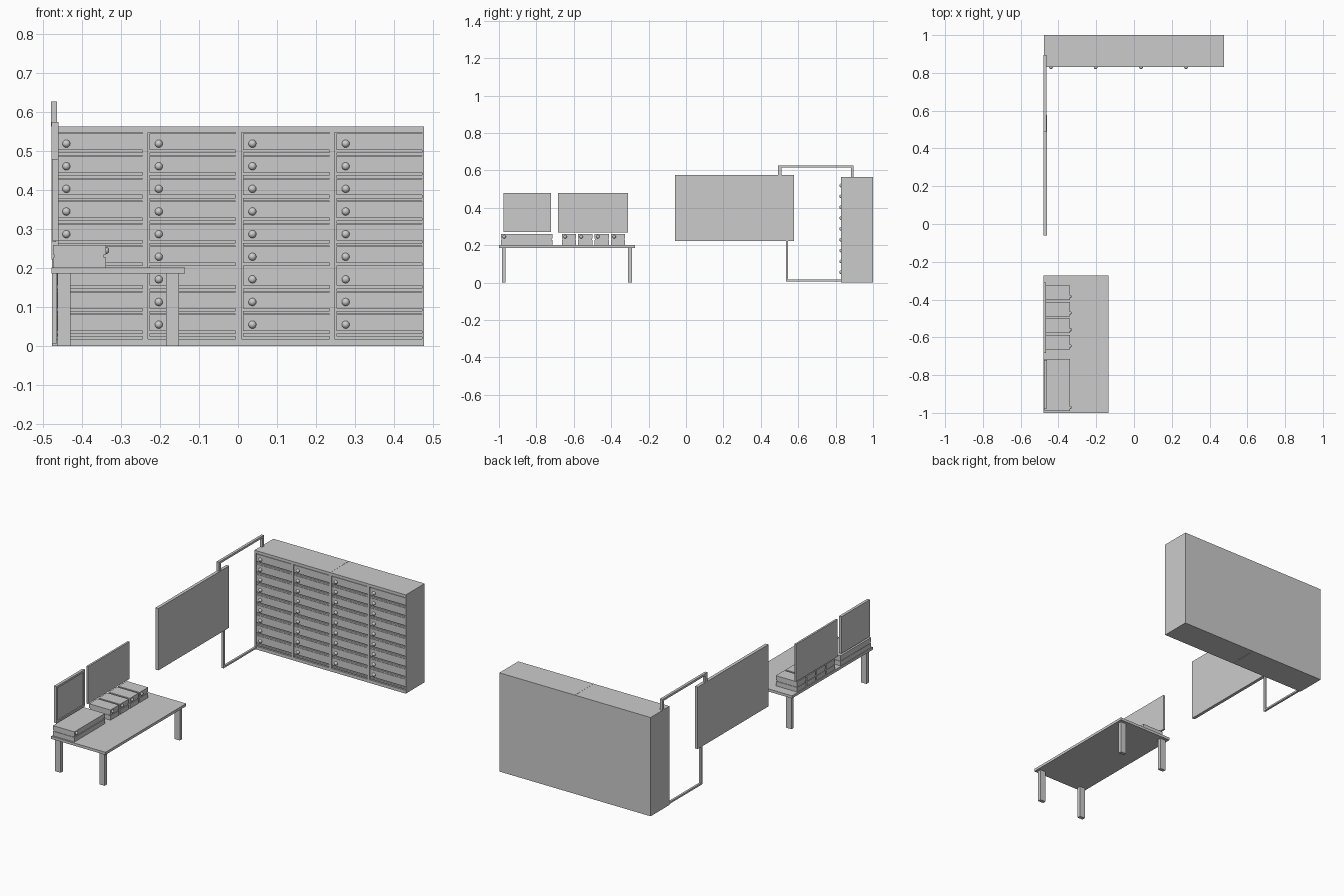
import bpy, bmesh
from mathutils import Matrix, Vector

if "Cube" in bpy.data.objects:
    bpy.data.objects.remove(bpy.data.objects["Cube"])


def add_box(bm, x0, x1, y0, y1, z0, z1):
    m = Matrix.Translation(((x0 + x1) / 2, (y0 + y1) / 2, (z0 + z1) / 2))
    m = m @ Matrix.Diagonal((x1 - x0, y1 - y0, z1 - z0, 1))
    bmesh.ops.create_cube(bm, size=1, matrix=m)


def boxes(name, items):
    bm = bmesh.new()
    for b in items:
        add_box(bm, *b)
    return finish(name, bm)


def finish(name, bm, smooth=False):
    for f in bm.faces:
        f.smooth = smooth
    me = bpy.data.meshes.new(name)
    bm.to_mesh(me)
    bm.free()
    ob = bpy.data.objects.new(name, me)
    bpy.context.collection.objects.link(ob)
    return ob


def knobs(name, points, r):
    bm = bmesh.new()
    for p in points:
        bmesh.ops.create_uvsphere(bm, u_segments=16, v_segments=10, radius=r,
                                  matrix=Matrix.Translation(Vector(p)))
    return finish(name, bm, True)


# Drawer cabinets: two bodies, each with a face frame around two columns
FRONT, BACK, TOP, ROWS, PITCH = 0.83, 0.84, 0.563, 9, 0.058
columns = [(-0.468, -0.245), (-0.231, -0.007), (0.009, 0.235), (0.248, 0.472)]
for side, x0, x1, cols in (("left", -0.477, -0.0005, columns[:2]),
                           ("right", 0.0005, 0.477, columns[2:])):
    (a, b), (c, d) = cols
    boxes(side + "_cabinet", [
        (x0, x1, BACK, 1.0, 0, TOP),
        (x0, x1, FRONT, BACK, 0.547, TOP), (x0, x1, FRONT, BACK, 0, 0.018),
        (x0, a, FRONT, BACK, 0.018, 0.547), (b, c, FRONT, BACK, 0.018, 0.547),
        (d, x1, FRONT, BACK, 0.018, 0.547)])

# Drawer fronts with a rail under each
drawers, rails, pulls = [], [], []
for x0, x1 in columns:
    for r in range(ROWS):
        z = 0.055 + r * PITCH
        drawers.append((x0 + 0.004, x1, FRONT, BACK, z - 0.016, z + 0.026))
        rails.append((x0 + 0.004, x1, FRONT + 0.001, BACK, z - 0.031, z - 0.023))
        pulls.append((x0 + 0.028, FRONT, z))
boxes("drawer_fronts", drawers)
boxes("drawer_rails", rails)
knobs("drawer_knobs", pulls, 0.01)

# Hanging wall board
boxes("wall_board", [(-0.478, -0.46, -0.06, 0.577, 0.222, 0.575)])

# Conduits joining the board to the cabinet
boxes("upper_conduit", [(-0.479, -0.464, 0.491, 0.511, 0.575, 0.615),
                        (-0.479, -0.464, 0.491, 0.895, 0.615, 0.627),
                        (-0.479, -0.464, 0.883, 0.895, TOP, 0.615)])
boxes("lower_conduit", [(-0.477, -0.465, 0.534, 0.545, 0.015, 0.222),
                        (-0.477, -0.465, 0.534, 0.835, 0.005, 0.015)])

# Table
boxes("table_top", [(-0.478, -0.136, -1.0, -0.272, 0.186, 0.201)])
boxes("table_legs", [(x, x + 0.034, y, y + 0.02, 0, 0.186)
                     for x in (-0.463, -0.185) for y in (-0.985, -0.309)])

# Desk units: lower and upper shells with a thin recessed seam between
units = [(-0.99, -0.715), (-0.664, -0.588), (-0.578, -0.5),
         (-0.489, -0.412), (-0.402, -0.325)]
for i, (y0, y1) in enumerate(units):
    boxes(f"desk_unit_{i + 1}", [
        (-0.474, -0.339, y0, y1, 0.201, 0.227),
        (-0.472, -0.343, y0 + 0.003, y1 - 0.003, 0.227, 0.235),
        (-0.474, -0.339, y0, y1, 0.235, 0.259)])
knobs("desk_unit_knobs", [(-0.339, y0 + 0.018, 0.245) for y0, _ in units], 0.009)


# Screens: slab with a raised bezel facing the table
def screen(name, y0, y1, z0, z1, xb, xf, w):
    xp = xf - 0.005
    boxes(name, [(xb, xp, y0, y1, z0, z1),
                 (xp, xf, y0, y1, z0, z0 + w), (xp, xf, y0, y1, z1 - w, z1),
                 (xp, xf, y0, y0 + w, z0 + w, z1 - w),
                 (xp, xf, y1 - w, y1, z0 + w, z1 - w)])


screen("small_screen", -0.977, -0.721, 0.27, 0.48, -0.476, -0.46, 0.012)
boxes("large_screen", [(-0.478, -0.467, -0.684, -0.31, 0.267, 0.48)])
